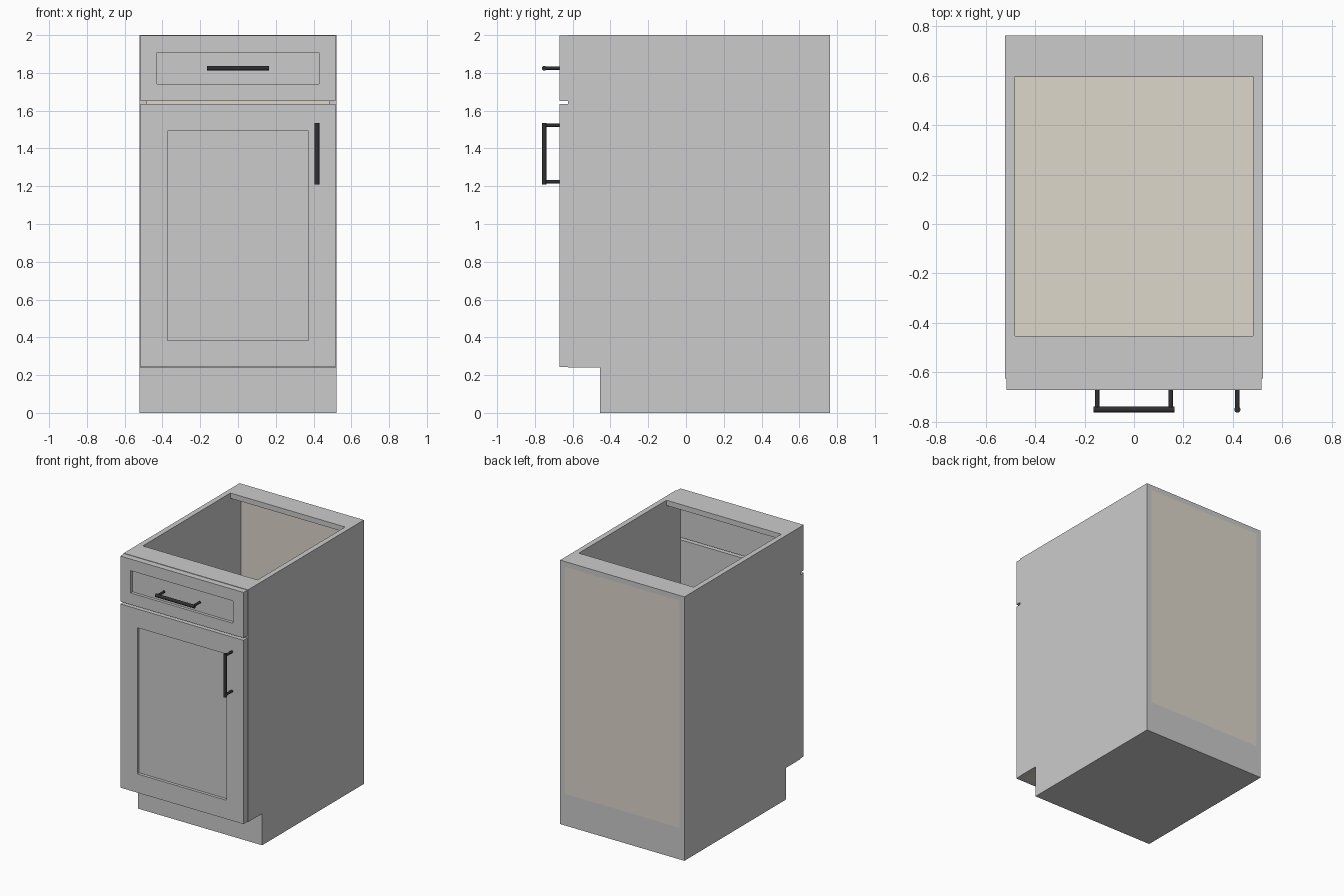
import bpy
import bmesh
from mathutils import Vector, Matrix

if "Cube" in bpy.data.objects:
    bpy.data.objects.remove(bpy.data.objects["Cube"])


def material(name, rgb):
    m = bpy.data.materials.new(name)
    m.diffuse_color = (*rgb, 1)
    m.use_nodes = True
    m.node_tree.nodes["Principled BSDF"].inputs["Base Color"].default_value = m.diffuse_color
    return m


BEIGE = material("beige_board", (0.72, 0.68, 0.60))
DARK = material("dark_metal", (0.03, 0.03, 0.035))


def finish(name, bm, mat=None):
    me = bpy.data.meshes.new(name)
    bm.to_mesh(me)
    bm.free()
    ob = bpy.data.objects.new(name, me)
    bpy.context.collection.objects.link(ob)
    if mat:
        me.materials.append(mat)
    return ob


def box(name, x, y, z, mat=None):
    """Box from (min, max) ranges on each axis."""
    bm = bmesh.new()
    bmesh.ops.create_cube(bm, size=1)
    for v in bm.verts:
        v.co = [r[0] if c < 0 else r[1] for c, r in zip(v.co, (x, y, z))]
    return finish(name, bm, mat)


def rod(bm, a, b, r):
    """Add a capped cylinder running from a to b."""
    a, b = Vector(a), Vector(b)
    rot = (b - a).to_track_quat('Z', 'Y').to_matrix().to_4x4()
    bmesh.ops.create_cone(bm, cap_ends=True, segments=20, radius1=r, radius2=r,
                          depth=(b - a).length,
                          matrix=Matrix.Translation((a + b) / 2) @ rot)


W, T = 0.521, 0.04             # half width, board thickness
IN = W - T                     # inner half width
BACK, FRONT = 0.763, -0.624    # carcass depth
FACE = -0.671                  # outer face of the fronts
KICK, TOP = 0.24, 2.0

# Carcass
box("plinth", (-W, W), (-0.455, BACK), (0, KICK))
for side, s in (("left", -1), ("right", 1)):
    box(side + "_side", sorted((s * IN, s * W)), (FRONT, BACK), (KICK, TOP))
box("floor", (-IN, IN), (FRONT, BACK), (KICK, KICK + T), BEIGE)
box("back_panel", (-IN, IN), (BACK - T, BACK), (KICK + T, TOP - T), BEIGE)
box("front_top_rail", (-IN, IN), (FRONT, -0.453), (TOP - T, TOP))
box("rear_top_rail", (-IN, IN), (0.596, BACK), (TOP - T, TOP))


def shaker_front(name, z0, z1, stile, rail):
    """Framed front: two stiles, two rails and a recessed panel."""
    w = W - 0.005
    inner = w - stile
    depth = (FACE, FRONT - 0.001)
    for side, s in (("left", -1), ("right", 1)):
        box(f"{name}_{side}_stile", sorted((s * inner, s * w)), depth, (z0, z1))
    box(name + "_bottom_rail", (-inner, inner), depth, (z0, z0 + rail))
    box(name + "_top_rail", (-inner, inner), depth, (z1 - rail, z1))
    box(name + "_panel", (-inner, inner), (FACE + 0.022, depth[1]),
        (z0 + rail, z1 - rail))


shaker_front("drawer", 1.652, 1.997, 0.086, 0.088)
shaker_front("door", 0.242, 1.634, 0.142, 0.142)


def handle(name, centre, axis):
    """Round bar on two round posts."""
    bm = bmesh.new()
    c, axis = Vector(centre), Vector(axis)
    rod(bm, c - axis * 0.163, c + axis * 0.163, 0.0125)
    for s in (-1, 1):
        p = c + axis * 0.149 * s
        rod(bm, p, (p.x, FACE, p.z), 0.009)
    ob = finish(name, bm, DARK)
    bpy.context.view_layer.objects.active = ob
    ob.select_set(True)
    bpy.ops.object.shade_smooth_by_angle()
    ob.select_set(False)


handle("drawer_handle", (0, -0.7505, 1.825), (1, 0, 0))
handle("door_handle", (0.418, -0.7505, 1.373), (0, 0, 1))
